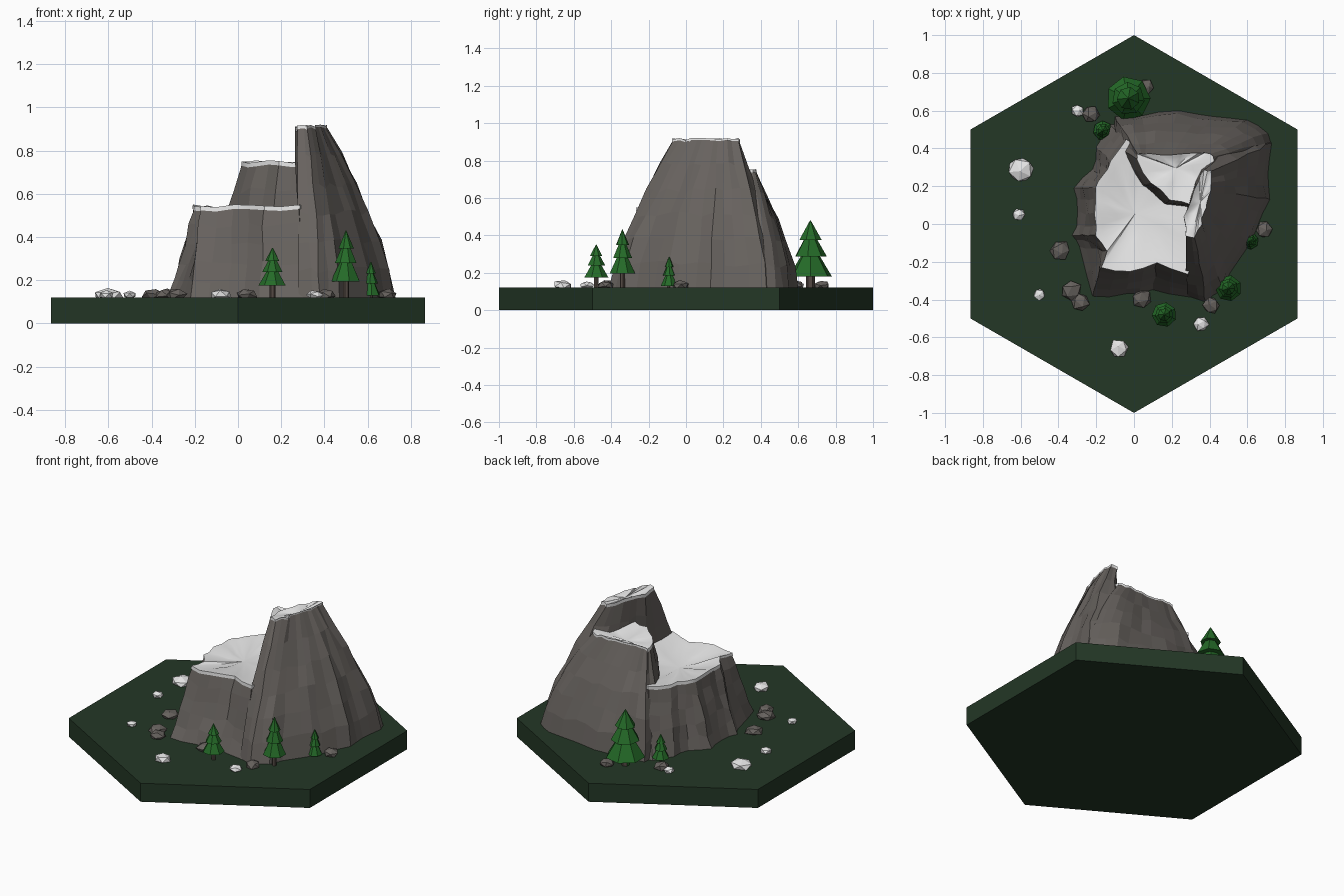
import bpy, bmesh, math, random
from mathutils import Vector, Matrix

if "Cube" in bpy.data.objects:
    bpy.data.objects.remove(bpy.data.objects["Cube"])

random.seed(4)
GROUND = 0.12


def material(name, rgb):
    m = bpy.data.materials.new(name)
    m.diffuse_color = (*rgb, 1)
    m.use_nodes = True
    m.node_tree.nodes["Principled BSDF"].inputs["Base Color"].default_value = m.diffuse_color
    return m


GRASS = material("dark_grass", (0.017, 0.038, 0.019))
ROCK = material("grey_rock", (0.135, 0.122, 0.112))
SNOW = material("snow_white", (0.80, 0.80, 0.80))
LEAF = material("pine_green", (0.018, 0.145, 0.021))
BARK = material("bark_brown", (0.085, 0.065, 0.055))


def finish(name, bm, mats, recalc=True):
    if recalc:
        bmesh.ops.recalc_face_normals(bm, faces=bm.faces[:])
    me = bpy.data.meshes.new(name)
    bm.to_mesh(me)
    bm.free()
    for m in mats:
        me.materials.append(m)
    ob = bpy.data.objects.new(name, me)
    bpy.context.collection.objects.link(ob)
    return ob


def ring(bm, pts):
    return [bm.verts.new(p) for p in pts]


def bridge(bm, a, b):
    n = len(a)
    for i in range(n):
        bm.faces.new((a[i], a[(i + 1) % n], b[(i + 1) % n], b[i]))


# Hexagonal grass tile
bm = bmesh.new()
bmesh.ops.create_cone(bm, cap_ends=True, segments=6, radius1=1, radius2=1, depth=GROUND,
                      matrix=Matrix.Translation((0, 0, GROUND / 2)))
if max(v.co.x for v in bm.verts) > 0.9:
    bmesh.ops.rotate(bm, verts=bm.verts[:], matrix=Matrix.Rotation(math.pi / 6, 3, 'Z'))
finish("hex_tile", bm, [GRASS])


def crag(name, columns, top, power, dip, levels=5):
    """Faceted cliff lofted from foot points to rim points, with a snow cap."""
    cols = []
    for i, c in enumerate(columns):
        d = columns[(i + 1) % len(columns)]
        cols.append((Vector(c[:2]), Vector(c[2:])))
        foot = (Vector(c[:2]) + Vector(d[:2])) / 2
        rim = (Vector(c[2:]) + Vector(d[2:])) / 2
        shift = Vector((random.uniform(-1, 1), random.uniform(-1, 1))) * 0.014
        cols.append((foot + shift, rim + shift * 0.6))
    heights = [top + random.uniform(-0.006, 0.008) for _ in cols]
    bm = bmesh.new()
    prev = None
    for k in range(levels + 1):
        t = k / levels
        pts = []
        for (foot, rim), h in zip(cols, heights):
            p = foot.lerp(rim, t ** power)
            z = GROUND - 0.005 + (h - GROUND + 0.005) * t
            if 0 < k < levels:
                p = p + Vector((random.uniform(-1, 1), random.uniform(-1, 1))) * 0.007
                z += random.uniform(-0.015, 0.015)
            pts.append((p.x, p.y, z))
        cur = ring(bm, pts)
        if prev:
            bridge(bm, prev, cur)
        prev = cur
    bm.faces.new(prev[::-1])
    # the inside rim is hidden below the cap, so drop it to clear the snow dip
    bmesh.ops.delete(bm, geom=[f for f in bm.faces if len(f.verts) > 4], context='FACES_ONLY')
    finish(name, bm, [ROCK])

    # Snow cap: thin lip, then a gently dished surface
    bm = bmesh.new()
    mid = sum((c[1] for c in cols), Vector((0, 0))) / len(cols)
    prev = None
    for s, dz in ((1.025, -0.012), (1.02, 0.008), (0.85, 0.002), (0.45, -dip * 0.7)):
        pts = []
        for (foot, rim), h in zip(cols, heights):
            p = mid.lerp(rim, s)
            pts.append((p.x, p.y, h + dz))
        cur = ring(bm, pts)
        if prev:
            bridge(bm, prev, cur)
        prev = cur
    c = bm.verts.new((mid.x, mid.y, top - dip))
    for i in range(len(prev)):
        bm.faces.new((prev[i], prev[(i + 1) % len(prev)], c))
    ob = finish(name + "_snow", bm, [SNOW])
    bpy.context.view_layer.objects.active = ob
    ob.select_set(True)
    bpy.ops.object.shade_smooth_by_angle(angle=math.radians(40))
    ob.select_set(False)


# Low front terrace (foot x, y, rim x, y), counter-clockwise
crag("low_terrace", [
    (-0.22, -0.385, -0.17, -0.225), (-0.04, -0.37, -0.02, -0.245),
    (0.10, -0.35, 0.12, -0.20), (0.30, -0.39, 0.28, -0.26),
    (0.36, -0.10, 0.33, -0.10), (0.36, 0.15, 0.34, 0.15), (0.30, 0.35, 0.25, 0.30),
    (0.05, 0.50, 0.05, 0.38), (-0.13, 0.53, -0.04, 0.44),
    (-0.20, 0.41, -0.12, 0.33), (-0.22, 0.29, -0.165, 0.25), (-0.32, 0.19, -0.20, 0.19),
    (-0.30, 0.06, -0.205, 0.05), (-0.33, -0.06, -0.20, -0.06),
    (-0.29, -0.12, -0.14, -0.14)], 0.535, 0.9, 0.025)

# Middle rear terrace
crag("middle_terrace", [
    (0.14, 0.07, 0.19, 0.13), (0.32, 0.06, 0.32, 0.10), (0.45, 0.20, 0.40, 0.20),
    (0.72, 0.36, 0.42, 0.33), (0.71, 0.48, 0.40, 0.37), (0.60, 0.55, 0.34, 0.375),
    (0.42, 0.57, 0.25, 0.37), (0.24, 0.60, 0.14, 0.365), (0.05, 0.575, 0.06, 0.37),
    (-0.10, 0.57, 0.02, 0.37), (-0.12, 0.43, 0.02, 0.34), (0.00, 0.20, 0.09, 0.22)],
    0.74, 1.5, 0.02)

# High peak on the right
crag("high_peak", [
    (0.28, -0.38, 0.275, -0.06), (0.38, -0.415, 0.32, -0.07), (0.47, -0.35, 0.36, 0.0),
    (0.57, -0.17, 0.37, 0.06), (0.64, -0.05, 0.385, 0.11), (0.72, 0.13, 0.405, 0.17),
    (0.71, 0.27, 0.41, 0.22), (0.73, 0.43, 0.41, 0.28), (0.60, 0.52, 0.37, 0.285),
    (0.40, 0.45, 0.345, 0.23), (0.30, 0.22, 0.305, 0.13), (0.28, 0.0, 0.265, 0.04)],
    0.905, 1.4, 0.008, 6)


# Boulders: squashed, uneven icospheres
def boulder(name, x, y, r, mat):
    bm = bmesh.new()
    bmesh.ops.create_icosphere(bm, subdivisions=1, radius=1)
    spin = Matrix.Rotation(random.uniform(0, 6), 3, 'Z') @ Matrix.Rotation(random.uniform(0, 1), 3, 'X')
    for v in bm.verts:
        p = spin @ v.co * random.uniform(0.9, 1.1)
        v.co = (x + p.x * r, y + p.y * r, GROUND + 0.012 + p.z * min(r * 0.6, 0.03))
    finish(name, bm, [mat])


for i, (x, y, r) in enumerate([(-.23, .58, .05), (.06, .725, .047), (-.39, -.14, .055),
                               (-.33, -.35, .055), (-.285, -.415, .05), (.04, -.395, .052),
                               (.41, -.43, .047), (.69, -.03, .047)]):
    boulder(f"grey_boulder_{i + 1}", x, y, r, ROCK)
for i, (x, y, r) in enumerate([(-.60, .285, .07), (-.30, .60, .035), (-.61, .05, .035),
                               (-.50, -.375, .032), (-.08, -.66, .053), (.355, -.53, .04)]):
    boulder(f"snowy_boulder_{i + 1}", x, y, r, SNOW)


# Pine trees: trunk and three stacked tiers
def pine(name, x, y, r, base, top):
    bm = bmesh.new()
    h = top - base

    def cone(r1, r2, z0, z1, mat, sides):
        n = len(bm.faces)
        turn = Matrix.Rotation(random.uniform(0, 1), 4, 'Z')
        bmesh.ops.create_cone(bm, cap_ends=True, segments=sides, radius1=r1, radius2=r2, depth=z1 - z0,
                              matrix=Matrix.Translation((x, y, (z0 + z1) / 2)) @ turn)
        bm.faces.ensure_lookup_table()
        for f in bm.faces[n:]:
            f.material_index = mat

    cone(r * 0.2, r * 0.2, GROUND - 0.005, base + h * 0.2, 1, 6)
    cone(r, r * 0.35, base, base + h * 0.42, 0, 7)
    cone(r * 0.74, r * 0.22, base + h * 0.36, base + h * 0.72, 0, 7)
    cone(r * 0.52, 0.002, base + h * 0.65, top, 0, 7)
    finish(name, bm, [LEAF, BARK])


for i, t in enumerate([(-.03, .665, .118, .18, .48), (-.165, .495, .052, .14, .29),
                       (.16, -.48, .066, .175, .35), (.50, -.34, .070, .195, .43),
                       (.615, -.09, .045, .13, .285)]):
    pine(f"pine_tree_{i + 1}", *t)
